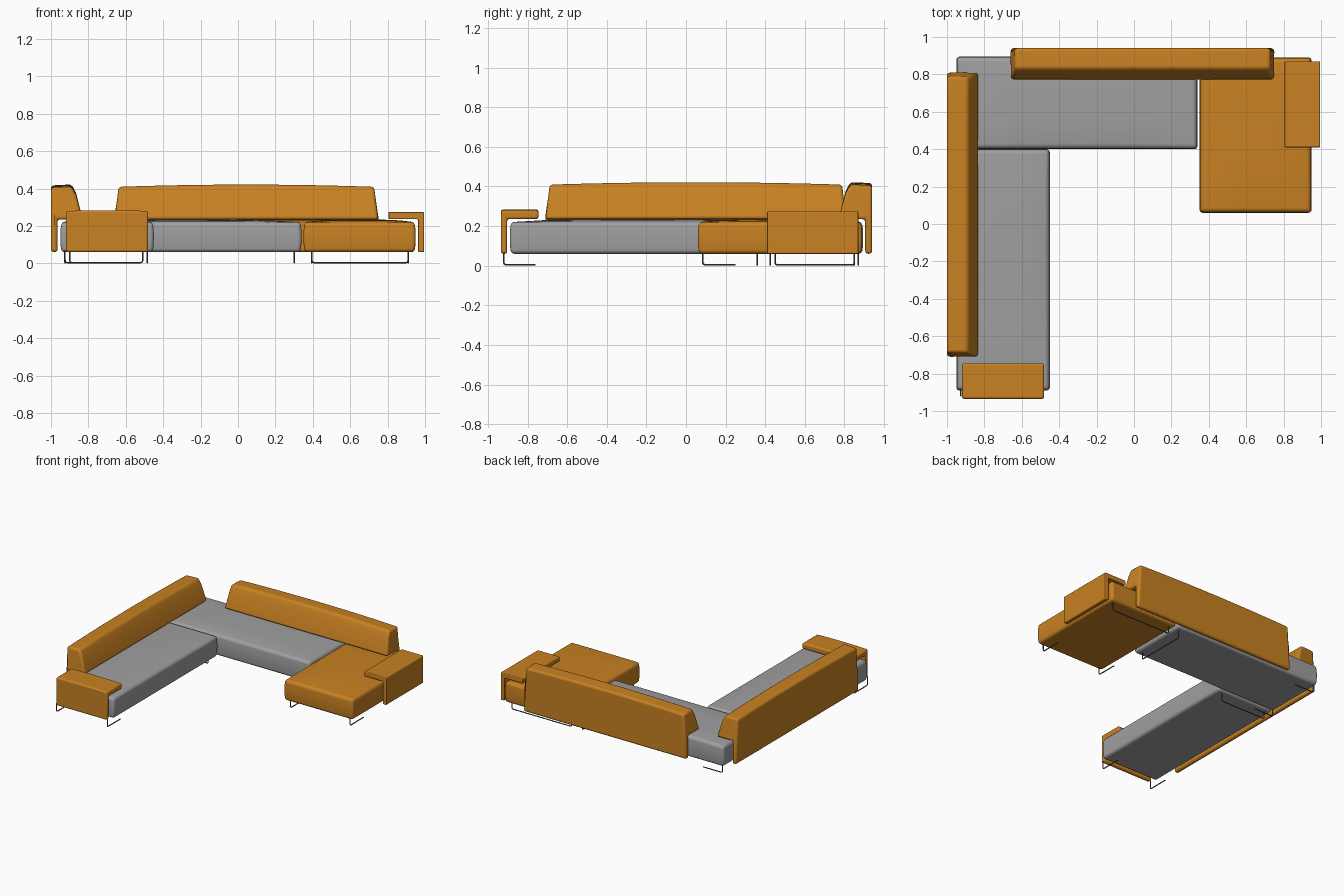
import bpy, bmesh, math
from mathutils import Vector

cube = bpy.data.objects.get("Cube")
if cube:
    bpy.data.objects.remove(cube)


def material(name, colour, roughness):
    m = bpy.data.materials.new(name)
    m.use_nodes = True
    m.diffuse_color = (*colour, 1)
    bsdf = m.node_tree.nodes["Principled BSDF"]
    bsdf.inputs["Base Color"].default_value = (*colour, 1)
    bsdf.inputs["Roughness"].default_value = roughness
    return m


orange = material("orange fabric", (0.58, 0.22, 0.016), 0.8)
grey = material("grey fabric", (0.35, 0.35, 0.35), 0.8)
metal = material("dark metal", (0.1, 0.1, 0.11), 0.4)


def finish(bm, name, mat, bevel, segments=4):
    """Turn the mesh into an object with softly rounded edges."""
    bmesh.ops.recalc_face_normals(bm, faces=bm.faces)
    mesh = bpy.data.meshes.new(name)
    bm.to_mesh(mesh)
    bm.free()
    obj = bpy.data.objects.new(name, mesh)
    bpy.context.collection.objects.link(obj)
    mesh.materials.append(mat)
    mod = obj.modifiers.new("soft edges", "BEVEL")
    mod.width = bevel
    mod.segments = segments
    mod.limit_method = "ANGLE"
    mod.angle_limit = math.radians(35)
    bpy.ops.object.select_all(action="DESELECT")
    obj.select_set(True)
    bpy.context.view_layer.objects.active = obj
    bpy.ops.object.shade_smooth_by_angle(angle=math.radians(40))
    return obj


def seat(name, x0, x1, y0, y1, mat):
    """Upholstered block with a slightly crowned top and full sides."""
    bm = bmesh.new()
    bmesh.ops.create_cube(bm, size=2)
    bmesh.ops.subdivide_edges(bm, edges=bm.edges[:], cuts=7, use_grid_fill=True)
    cx, cy, hx, hy = (x0 + x1) / 2, (y0 + y1) / 2, (x1 - x0) / 2, (y1 - y0) / 2
    for v in bm.verts:
        u, w, h = v.co
        belly = 0.006 * (1 - h * h)
        z = 0.14 + 0.08 * h
        if h > 0.99:
            z += 0.014 * (1 - u ** 4) * (1 - w ** 4)
        v.co = (cx + u * (hx - 0.006 + belly), cy + w * (hy - 0.006 + belly), z)
    return finish(bm, name, mat, 0.018)


def hooked(name, profile, outward, face, start, end, bevel, taper=0.0, crown=0.0):
    """Sweep a (depth, height) profile along the side that faces outward."""
    n = Vector(outward)
    t = Vector((abs(n.y), abs(n.x), 0))
    mid, half = (start + end) / 2, (end - start) / 2
    stations = 12
    bm = bmesh.new()
    rings = []
    for i in range(stations + 1):
        s = 2 * i / stations - 1
        ring = []
        for depth, z in profile:
            lift = max(0, z - 0.24) / 0.17
            p = n * (face - depth) + t * (mid + s * (half - taper * lift))
            p.z = z + crown * lift * (1 - s * s)
            ring.append(bm.verts.new(p))
        rings.append(ring)
    count = len(profile)
    for a, b in zip(rings, rings[1:]):
        for j in range(count):
            k = (j + 1) % count
            bm.faces.new((a[j], a[k], b[k], b[j]))
    bm.faces.new(rings[0])
    bm.faces.new(rings[-1][::-1])
    return finish(bm, name, orange, bevel)


def wire(name, points):
    """Thin bent metal rod."""
    curve = bpy.data.curves.new(name, "CURVE")
    curve.dimensions = "3D"
    curve.bevel_depth = 0.004
    curve.bevel_resolution = 2
    curve.use_fill_caps = True
    path = [Vector(points[0])]
    # Round each inner corner of the rod
    for a, b, c in zip(points, points[1:], points[2:]):
        a, b, c = Vector(a), Vector(b), Vector(c)
        p, q = b + (a - b).normalized() * 0.014, b + (c - b).normalized() * 0.014
        path += [p.lerp(b, f).lerp(b.lerp(q, f), f) for f in (0, 0.25, 0.5, 0.75, 1)]
    path.append(Vector(points[-1]))
    spline = curve.splines.new("POLY")
    spline.points.add(len(path) - 1)
    for pt, co in zip(spline.points, path):
        pt.co = (*co, 1)
    obj = bpy.data.objects.new(name, curve)
    bpy.context.collection.objects.link(obj)
    curve.materials.append(metal)


# Seats
seat("left_seat", -0.95, -0.45, -0.89, 0.40, grey)
seat("rear_seat", -0.95, 0.34, 0.40, 0.895, grey)
seat("chaise_seat", 0.35, 0.95, 0.06, 0.89, orange)

# Backrests that hook over the rear of the seats
back = [(0, 0.06), (0, 0.405), (0.11, 0.41), (0.135, 0.365), (0.17, 0.235),
        (0.035, 0.235), (0.035, 0.06)]
hooked("rear_backrest", back, (0, 1, 0), 0.94, -0.66, 0.75, 0.016, 0.022, 0.012)
hooked("side_backrest", back, (-1, 0, 0), 1.0, -0.71, 0.81, 0.016, 0.022, 0.012)


# Armrests that hook over the outer ends
def arm_profile(top, reach):
    return [(0, 0.06), (0, top), (reach, top), (reach, 0.236), (0.032, 0.236), (0.032, 0.06)]


hooked("front_armrest", arm_profile(0.28, 0.19), (0, -1, 0), 0.935, -0.92, -0.48, 0.012, 0, 0.015)
hooked("chaise_armrest", arm_profile(0.274, 0.19), (1, 0, 0), 0.995, 0.41, 0.87, 0.006)

# Rod legs: runners at the inner ends, short feet at the outer ends
TOP, LOW = 0.07, 0.004


def runner(name, a, b):
    wire(name, [(*a, TOP), (*a, LOW), (*b, LOW), (*b, TOP)])


def foot(name, post, tip):
    wire(name, [(*post, TOP), (*post, LOW), (*tip, LOW)])


runner("left_runner", (-0.90, 0.36), (-0.51, 0.36))
runner("rear_runner", (0.30, 0.45), (0.30, 0.85))
runner("chaise_runner", (0.395, 0.85), (0.91, 0.85))
for i, x in enumerate((-0.925, -0.485)):
    foot(f"left_foot_{i}", (x, -0.92), (x, -0.76))
for i, x in enumerate((0.395, 0.91)):
    foot(f"chaise_foot_{i}", (x, 0.085), (x, 0.25))
for i, y in enumerate((0.425, 0.87)):
    foot(f"rear_foot_{i}", (-0.925, y), (-0.76, y))
